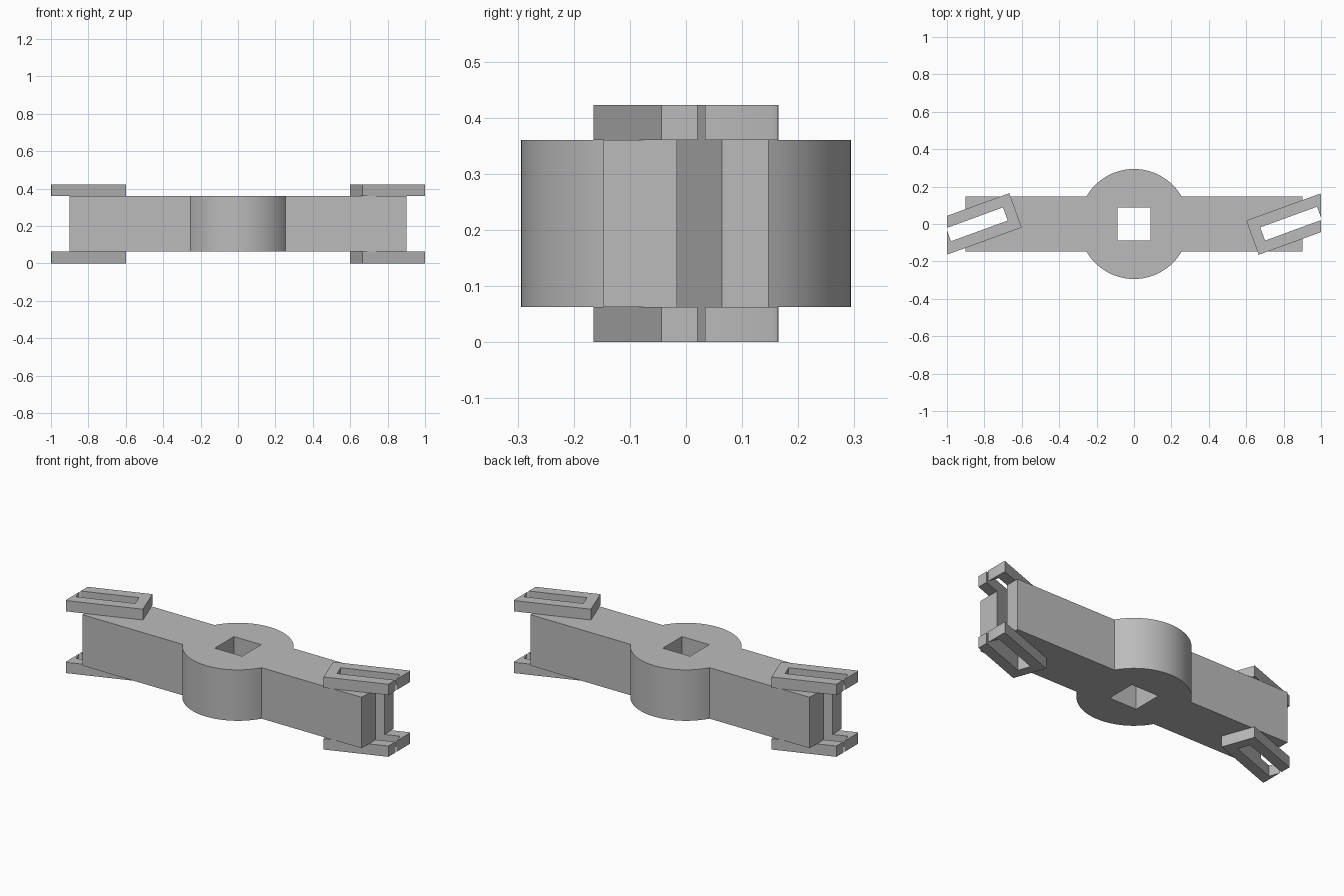
import bpy, bmesh, math
from mathutils import Vector

cube = bpy.data.objects.get("Cube")
if cube:
    bpy.data.objects.remove(cube, do_unlink=True)

# Single grey material
grey = bpy.data.materials.new("plain grey")
grey.use_nodes = True
color = (0.5, 0.5, 0.5, 1)
grey.diffuse_color = color
grey.node_tree.nodes["Principled BSDF"].inputs["Base Color"].default_value = color

BOTTOM, TOP, HEIGHT = 0.063, 0.36, 0.423
HUB_R, ARM_X, ARM_Y, HOLE = 0.294, 0.9, 0.147, 0.088
TILT = math.radians(20)
CLIP_L, CLIP_W = 0.422, 0.195
SLOT_U, SLOT_END, SLOT_V = 0.058, 0.381, 0.06
CORNER = Vector((0.6, 0.0185))
U = Vector((math.cos(TILT), math.sin(TILT)))
V = Vector((math.sin(TILT), -math.cos(TILT)))


def clip_point(u, v):
    """Point in the tilted frame of the right-hand clip."""
    return CORNER + U * u + V * v


def at_x(p, direction, x):
    """Where the line through p reaches the given x."""
    return p + direction * ((x - p.x) / direction.x)


def turned(points):
    return [-p for p in points]


def extrude_profile(name, loops, z0, z1):
    """Fill closed loops (inner ones are holes) and extrude them upward."""
    bm = bmesh.new()
    edges = []
    for loop in loops:
        vs = [bm.verts.new((p.x, p.y, z0)) for p in loop]
        edges += [bm.edges.new((a, b)) for a, b in zip(vs, vs[1:] + vs[:1])]
    bmesh.ops.triangle_fill(bm, edges=edges, use_beauty=True)
    ext = bmesh.ops.extrude_face_region(bm, geom=bm.faces[:], use_keep_orig=True)
    top = [g for g in ext["geom"] if isinstance(g, bmesh.types.BMVert)]
    bmesh.ops.translate(bm, verts=top, vec=(0, 0, z1 - z0))
    bmesh.ops.recalc_face_normals(bm, faces=bm.faces[:])
    bmesh.ops.dissolve_limit(bm, angle_limit=0.001, verts=bm.verts[:], edges=bm.edges[:])
    mesh = bpy.data.meshes.new(name)
    bm.to_mesh(mesh)
    bm.free()
    mesh.materials.append(grey)
    obj = bpy.data.objects.new(name, mesh)
    bpy.context.collection.objects.link(obj)
    bpy.ops.object.select_all(action="DESELECT")
    obj.select_set(True)
    bpy.context.view_layer.objects.active = obj
    bpy.ops.object.shade_smooth_by_angle(angle=math.radians(30))
    return obj


# Slot corners shared by the arms and the clips
slot_low = clip_point(SLOT_U, CLIP_W - SLOT_V)
slot_high = clip_point(SLOT_U, SLOT_V)
slot_tip = clip_point(SLOT_END, SLOT_V)

# Body: slotted arms joined by a round hub with a square hole
arm = [Vector((ARM_X, -ARM_Y)), at_x(slot_low, U, ARM_X), slot_low, slot_high,
       at_x(slot_high, U, ARM_X), Vector((ARM_X, ARM_Y))]
start = math.asin(ARM_Y / HUB_R)
steps = 32
arc = []
for i in range(steps + 1):
    a = start + (math.pi - 2 * start) * i / steps
    arc.append(Vector((math.cos(a), math.sin(a))) * HUB_R)
half = arm + arc
hole = [Vector((sx * HOLE, sy * HOLE)) for sx, sy in ((-1, -1), (1, -1), (1, 1), (-1, 1))]
extrude_profile("body", [half + turned(half), hole], BOTTOM, TOP)

# Clips: tilted slotted plates trimmed flush at the ends
low, end = clip_point(0, CLIP_W), clip_point(CLIP_L, 0)
clip = [CORNER, low, at_x(low, U, 1), at_x(slot_low, U, 1), slot_low, slot_high,
        slot_tip, at_x(slot_tip, V, 1), at_x(end, V, 1), end]
for level, z0, z1 in (("lower", 0, BOTTOM), ("upper", TOP, HEIGHT)):
    extrude_profile(level + "_left_clip", [clip], z0, z1)
    extrude_profile(level + "_right_clip", [turned(clip)], z0, z1)
